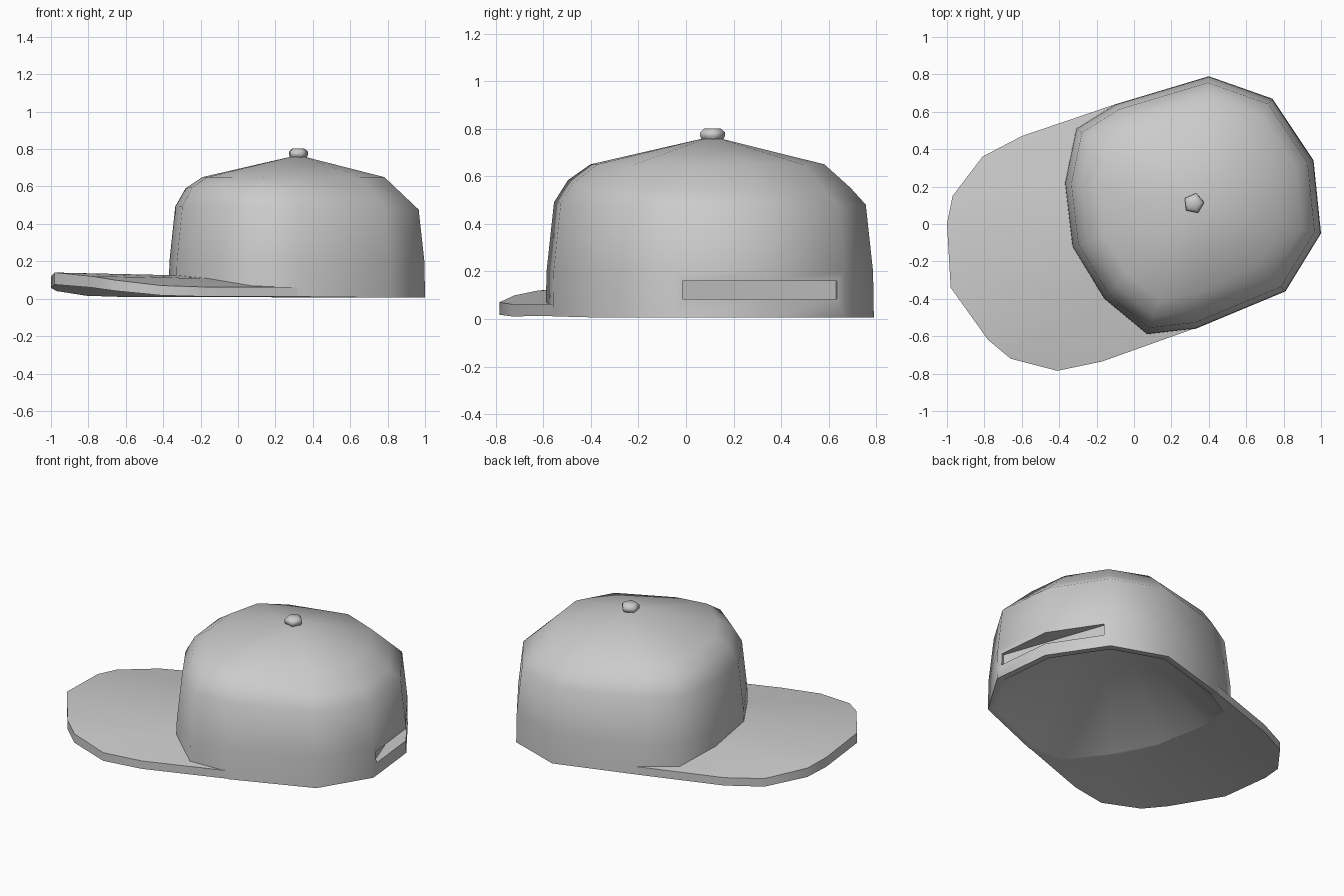
import bpy, bmesh, math
from mathutils import Matrix

if "Cube" in bpy.data.objects:
    bpy.data.objects.remove(bpy.data.objects["Cube"])

CX, CY = 0.32, 0.11                      # crown centre
AX = math.atan2(0.333, 0.943)            # direction of the back of the cap


def smooth(ob, angle):
    bpy.ops.object.select_all(action='DESELECT')
    ob.select_set(True)
    bpy.context.view_layer.objects.active = ob
    if angle:
        bpy.ops.object.shade_smooth_by_angle(angle=math.radians(angle))


def finish(name, bm, angle):
    bmesh.ops.remove_doubles(bm, verts=bm.verts, dist=0.002)
    bmesh.ops.recalc_face_normals(bm, faces=bm.faces)
    me = bpy.data.meshes.new(name)
    bm.to_mesh(me)
    bm.free()
    ob = bpy.data.objects.new(name, me)
    bpy.context.collection.objects.link(ob)
    smooth(ob, angle)
    return ob


def bridge(bm, loops, closed=True):
    n = len(loops[0])
    for a, b in zip(loops, loops[1:]):
        for i in range(n if closed else n - 1):
            j = (i + 1) % n
            bm.faces.new((a[i], a[j], b[j], b[i]))


def fan(bm, loop, tip):
    for i in range(len(loop)):
        bm.faces.new((loop[i], loop[(i + 1) % len(loop)], tip))


def at(p, s, z):
    return (CX + (p[0] - CX) * s, CY + (p[1] - CY) * s, z)


def front(p):                            # 1 at the front, -1 at the back
    dx, dy = p[0] - CX, p[1] - CY
    return -(dx * 0.943 + dy * 0.333) / math.hypot(dx, dy)


def arch(p):                             # arch of the brim across its width
    t = (p[0] - CX) * 0.333 - (p[1] - CY) * 0.943
    return max(0, 1 - (t / 0.66) ** 2)


# crown: copies of one outline outside, a plain cone inside
outline = [(0.33, -0.56), (0.07, -0.59), (-0.16, -0.40), (-0.33, -0.12),
           (-0.37, 0.22), (-0.31, 0.51), (-0.10, 0.64), (0.40, 0.79),
           (0.74, 0.67), (0.96, 0.34), (1.0, -0.05), (0.81, -0.36)]


def base_z(p):                           # front rim follows the brim underside
    return 0.006 + (0.07 * arch(p) if p in outline[:7] else 0)


bm = bmesh.new()
levels = [(0.995, 0, 0.2, 0), (0.95, 0, 0.485, 0.01),
          (0.86, 0.01, 0.565, 0.03), (0.71, 0.035, 0.65, 0)]
rim = [bm.verts.new(at(p, 0.94, base_z(p))) for p in outline]
shell = [[bm.verts.new(at(p, 1, base_z(p))) for p in outline]]
for s, ds, z, dz in levels:
    shell.append([bm.verts.new(at(p, s + ds * front(p), z + dz * front(p)))
                  for p in outline])
bridge(bm, [rim] + shell)
fan(bm, shell[-1], bm.verts.new((CX, CY, 0.768)))
fan(bm, rim, bm.verts.new((CX, CY, 0.72)))
crown = finish("crown", bm, 55)

# flat-backed strap slot at the back of the crown
bm = bmesh.new()
bmesh.ops.create_cube(bm, size=1, matrix=Matrix.Rotation(AX, 4, 'Z')
                      @ Matrix.Translation((1.03, 0, 0.1225))
                      @ Matrix.Diagonal((0.23, 0.69, 0.075, 1)))
cutter = finish("strap_cutter", bm, 0)
cutter.hide_render = True
mod = crown.modifiers.new("slot", 'BOOLEAN')
mod.object = cutter
mod.operation = 'DIFFERENCE'
mod.solver = 'EXACT'
smooth(crown, 0)
bpy.ops.object.modifier_apply(modifier=mod.name)
bpy.data.objects.remove(cutter)
smooth(crown, 55)

# brim: arched across its width, joined to the front of the crown
edge = [(0.32, -0.56), (-0.17, -0.735), (-0.41, -0.785), (-0.66, -0.72),
        (-0.78, -0.62), (-0.98, -0.34), (-1.0, 0.0), (-0.97, 0.15),
        (-0.81, 0.36), (-0.60, 0.47), (-0.10, 0.64)]
bm = bmesh.new()
root = [outline[round(k * 0.6)] for k in range(11)]
in_bot = [bm.verts.new(at(p, 0.945, base_z(p))) for p in root]
in_top = [bm.verts.new(at(p, 0.975, 0.055 + 0.07 * arch(p))) for p in root]
out_top = [bm.verts.new((*p, 0.056 + 0.084 * arch(p))) for p in edge]
out_bot = [bm.verts.new((*p, 0.006 + 0.07 * arch(p))) for p in edge]
bridge(bm, [in_bot, in_top, out_top, out_bot, in_bot], closed=False)
for k in (0, -1):
    bm.faces.new((in_bot[k], in_top[k], out_top[k], out_bot[k]))
finish("brim", bm, 30)

# button on top
bm = bmesh.new()
rings = []
for r, z in [(0.045, 0.75), (0.056, 0.77), (0.055, 0.785), (0.036, 0.802)]:
    rings.append([bm.verts.new((CX + r * math.cos(a), CY + r * math.sin(a), z))
                  for a in [0.1 + k * math.tau / 5 for k in range(5)]])
bridge(bm, rings)
bm.faces.new(rings[0])
bm.faces.new(rings[-1])
finish("top_button", bm, 75)
